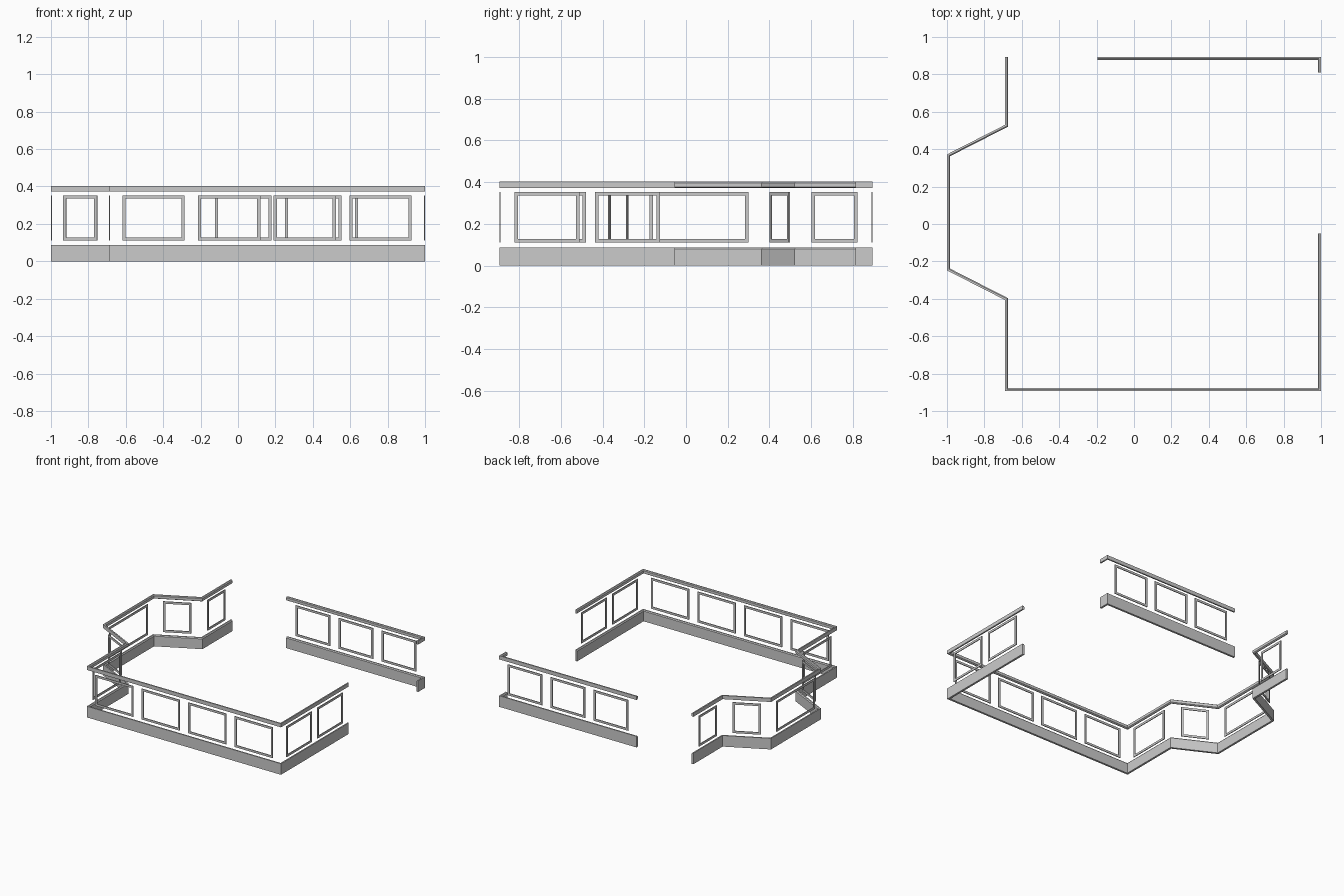
import bpy, bmesh
from mathutils import Vector

if "Cube" in bpy.data.objects:
    bpy.data.objects.remove(bpy.data.objects["Cube"])

# Wall lines in plan, room interior on the left of travel
MAIN = [(-0.69, 0.894), (-0.69, 0.53), (-1, 0.372), (-1, -0.248),
        (-0.69, -0.406), (-0.69, -0.894), (1, -0.894), (1, -0.052)]
BACK = [(1, 0.811), (1, 0.894), (-0.195, 0.894)]
# Panel count for each wall segment
MAIN_PANELS = [1, 1, 1, 1, 1, 4, 2]
BACK_PANELS = [0, 3]

# Profiles as (depth from wall, height)
BASE = [(0, 0), (0.016, 0), (0.016, 0.08), (0.010, 0.087), (0, 0.087)]
RAIL = [(0, 0.373), (0.010, 0.373), (0.016, 0.377), (0.016, 0.397), (0.010, 0.402), (0, 0.402)]

GAP, WIDTH, DEPTH = 0.072, 0.017, 0.006
Z0, Z1 = 0.111, 0.352


def finish(bm, name):
    bmesh.ops.recalc_face_normals(bm, faces=bm.faces)
    mesh = bpy.data.meshes.new(name)
    bm.to_mesh(mesh)
    bm.free()
    bpy.context.collection.objects.link(bpy.data.objects.new(name, mesh))


def bridge(bm, a, b):
    n = len(a)
    for i in range(n):
        j = (i + 1) % n
        bm.faces.new((a[i], a[j], b[j], b[i]))


def left(a, b):
    d = (b - a).normalized()
    return Vector((-d.y, d.x))


def moulding(name, path, profile):
    """Sweep a profile along a wall line with mitred corners."""
    pts = [Vector(p) for p in path]
    norms = [left(a, b) for a, b in zip(pts, pts[1:])]
    bm = bmesh.new()
    rings = []
    for i, p in enumerate(pts):
        n0, n1 = norms[max(i - 1, 0)], norms[min(i, len(norms) - 1)]
        miter = (n0 + n1) / (1 + n0.dot(n1))
        rings.append([bm.verts.new((*(p + miter * d), z)) for d, z in profile])
    for a, b in zip(rings, rings[1:]):
        bridge(bm, a, b)
    bm.faces.new(rings[0])
    bm.faces.new(rings[-1])
    finish(bm, name)


def panel_frame(name, a, direction, normal, s0, s1):
    """Flat rectangular picture-frame moulding on the wall."""
    bm = bmesh.new()

    def ring(inset, depth):
        corners = [(s0 + inset, Z0 + inset), (s1 - inset, Z0 + inset),
                   (s1 - inset, Z1 - inset), (s0 + inset, Z1 - inset)]
        return [bm.verts.new((*(a + direction * s + normal * depth), z)) for s, z in corners]

    rings = [ring(0, 0), ring(0, DEPTH), ring(WIDTH, DEPTH), ring(WIDTH, 0)]
    for i in range(4):
        bridge(bm, rings[i], rings[(i + 1) % 4])
    finish(bm, name)


for label, path, counts in (("main", MAIN, MAIN_PANELS), ("back", BACK, BACK_PANELS)):
    # Baseboard and chair rail
    moulding(label + "_baseboard", path, BASE)
    moulding(label + "_chair_rail", path, RAIL)
    # Evenly spaced panel frames
    for seg, n in enumerate(counts):
        a, b = Vector(path[seg]), Vector(path[seg + 1])
        length = (b - a).length
        for k in range(n):
            w = (length - GAP * (n + 1)) / n
            s = GAP + k * (w + GAP)
            panel_frame(f"{label}_panel_frame_{seg}_{k}", a, (b - a).normalized(),
                        left(a, b), s, s + w)
